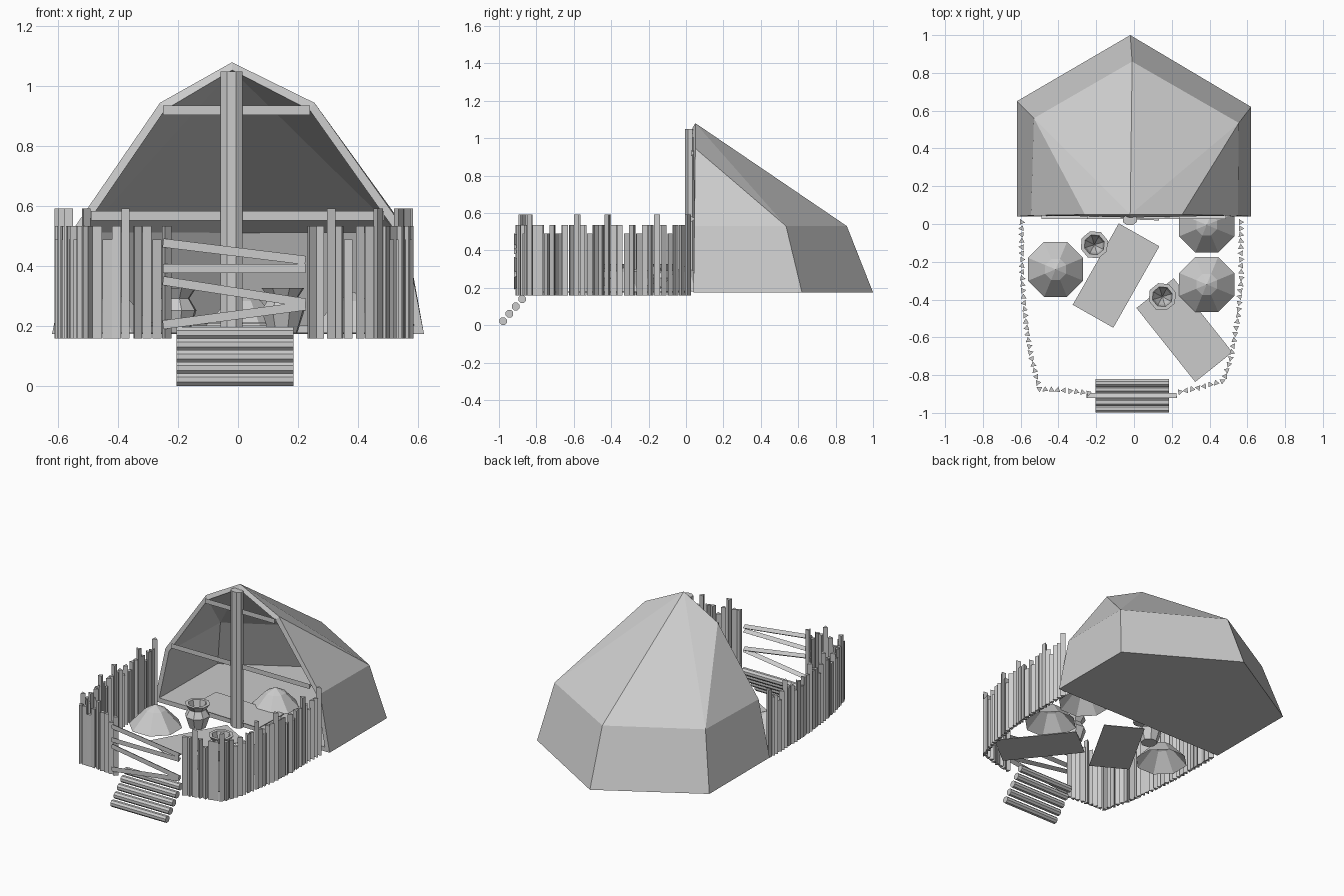
import bpy, bmesh, math, random
from mathutils import Vector, Matrix

random.seed(4)
cube = bpy.data.objects.get("Cube")
if cube:
    bpy.data.objects.remove(cube, do_unlink=True)

grey = bpy.data.materials.new("plain grey")
grey.use_nodes = True
COLOUR = (0.6, 0.6, 0.6, 1)
grey.diffuse_color = COLOUR
grey.node_tree.nodes["Principled BSDF"].inputs["Base Color"].default_value = COLOUR


def finish(name, bm, normals=True):
    if normals:
        bmesh.ops.recalc_face_normals(bm, faces=bm.faces[:])
    mesh = bpy.data.meshes.new(name)
    bm.to_mesh(mesh)
    bm.free()
    obj = bpy.data.objects.new(name, mesh)
    bpy.context.collection.objects.link(obj)
    mesh.materials.append(grey)
    return obj


def prism(bm, start, end, radius, sides, spin=0.0):
    """Straight pole with a regular cross-section between two points."""
    a, b = Vector(start), Vector(end)
    turn = (b - a).to_track_quat('Z', 'Y').to_matrix().to_4x4()
    place = Matrix.Translation((a + b) / 2) @ turn @ Matrix.Rotation(spin, 4, 'Z')
    return bmesh.ops.create_cone(bm, cap_ends=True, segments=sides, radius1=radius,
                                 radius2=radius, depth=(b - a).length, matrix=place)['verts']


def lathe(name, centre, profile, sides=8, spin=0.0):
    """Faceted turned shape from (radius, height) pairs."""
    bm = bmesh.new()
    rings = []
    for r, h in profile:
        if r == 0:
            rings.append([bm.verts.new((centre[0], centre[1], centre[2] + h))] * sides)
        else:
            rings.append([bm.verts.new((centre[0] + r * math.cos(spin + math.tau * i / sides),
                                        centre[1] + r * math.sin(spin + math.tau * i / sides),
                                        centre[2] + h)) for i in range(sides)])
    for low, high in zip(rings, rings[1:]):
        for i in range(sides):
            j = (i + 1) % sides
            corners = list(dict.fromkeys((low[i], low[j], high[j], high[i])))
            bm.faces.new(corners)
    return finish(name, bm, normals=False)


# Hut shell: floor outline, eaves, shoulders and peak, open at the front
bm = bmesh.new()
base = [bm.verts.new((x, y, 0.175)) for x, y in
        ((-0.62, 0.04), (-0.62, 0.65), (-0.02, 1.0), (0.62, 0.62), (0.62, 0.04))]
eave = [bm.verts.new((x, y, 0.53)) for x, y in
        ((-0.545, 0.045), (-0.53, 0.56), (-0.01, 0.86), (0.555, 0.535), (0.55, 0.045))]
left = bm.verts.new((-0.26, 0.05, 0.945))
right = bm.verts.new((0.255, 0.05, 0.945))
peak = bm.verts.new((-0.02, 0.05, 1.08))
bm.faces.new(base)
for i in range(4):
    bm.faces.new((base[i], base[i + 1], eave[i + 1], eave[i]))
for tri in ((eave[0], eave[1], left), (left, eave[1], peak), (eave[1], eave[2], peak),
            (eave[2], eave[3], peak), (eave[3], right, peak), (eave[3], eave[4], right)):
    bm.faces.new(tri)
bmesh.ops.recalc_face_normals(bm, faces=bm.faces[:])
# the floor must look down so that the wall thickness goes inward
bm.faces.ensure_lookup_table()
if bm.faces[0].normal.z > 0:
    bmesh.ops.reverse_faces(bm, faces=bm.faces[:])
hut = finish("hut_shell", bm, normals=False)
wall = hut.modifiers.new("wall", 'SOLIDIFY')
wall.thickness = 0.028
wall.offset = -1
wall.use_even_offset = True

# Centre post and cross bars of the hut front
bm = bmesh.new()
verts = prism(bm, (-0.022, 0, 0.18), (-0.022, 0, 1.05), 0.04, 8, math.pi / 8)
for v in verts:
    v.co.y = v.co.y * 0.75 + 0.022
finish("centre_post", bm)

bm = bmesh.new()
for x0, x1, z in ((-0.25, 0.24, 0.92), (-0.49, 0.487, 0.568)):
    prism(bm, (x0, 0.035, z), (x1, 0.035, z), 0.018, 3, math.pi / 6)
finish("cross_bars", bm)


# Palisade of three-sided stakes along each side of the yard
def walk(path, step):
    points = [Vector(p) for p in path]
    carry = 0.0
    for a, b in zip(points, points[1:]):
        length = (b - a).length
        while carry <= length:
            yield a.lerp(b, carry / length)
            carry += step
        carry -= length


HIGH, MID, LOW = 0.592, 0.535, 0.49
pattern = (HIGH, MID, MID, LOW, MID, HIGH, MID, MID, LOW, MID, LOW, MID, MID)
fences = {
    "right_fence": ((-0.595, 0.01), (-0.592, -0.3), (-0.575, -0.5), (-0.55, -0.68),
                    (-0.5, -0.875), (-0.38, -0.88), (-0.235, -0.895)),
    "left_fence": ((0.565, 0.01), (0.568, -0.3), (0.55, -0.5), (0.515, -0.7),
                   (0.475, -0.83), (0.35, -0.865), (0.215, -0.895)),
}
for name, path in fences.items():
    bm = bmesh.new()
    for i, p in enumerate(walk(path, 0.033)):
        top = pattern[i % len(pattern)]
        prism(bm, (p.x, p.y, 0.16), (p.x, p.y, top), 0.018, 3, random.uniform(0, math.tau))
    finish(name, bm)

# Gate of crooked slats
bm = bmesh.new()
for z0, z1 in ((0.478, 0.42), (0.393, 0.393), (0.352, 0.278), (0.205, 0.268)):
    prism(bm, (-0.25, -0.912, z0), (0.225, -0.912, z1), 0.017, 3, math.pi / 6)
finish("gate_slats", bm)

# Log steps
bm = bmesh.new()
for i in range(5):
    y, z = -0.978 + 0.034 * i, 0.022 + 0.039 * i
    prism(bm, (-0.205, y, z), (0.185, y, z), 0.022, 8, math.pi / 8)
finish("log_steps", bm)

# Sleeping mats
for name, x, y, z, w, l, angle in (
        ("yard_mat_back", -0.095, -0.273, 0.178, 0.247, 0.495, -29.5),
        ("yard_mat_front", 0.267, -0.562, 0.178, 0.252, 0.5, 38.5),
        ("hut_mat", -0.11, 0.15, 0.21, 0.245, 0.495, 88)):
    bm = bmesh.new()
    place = (Matrix.Translation((x, y, z)) @ Matrix.Rotation(math.radians(angle), 4, 'Z')
             @ Matrix.Diagonal((w, l, 0.004, 1)))
    bmesh.ops.create_cube(bm, size=1, matrix=place)
    finish(name, bm)

# Faceted mounds, hollow underneath
for i, (x, y) in enumerate(((-0.415, -0.24), (0.385, -0.32), (0.385, -0.005), (0.02, 0.35))):
    lathe(f"mound_{i + 1}", (x, y, 0.18), ((0.158, 0), (0.06, 0.105), (0, 0.135)),
          spin=math.pi / 8)

# Clay pots with a flared rim
pot = ((0, 0), (0.05, 0), (0.075, 0.075), (0.05, 0.115), (0.075, 0.15),
       (0.055, 0.15), (0.045, 0.11), (0, 0.03))
for i, (x, y) in enumerate(((-0.21, -0.11), (0.15, -0.385))):
    lathe(f"clay_pot_{i + 1}", (x, y, 0.178), pot, spin=0.3)
